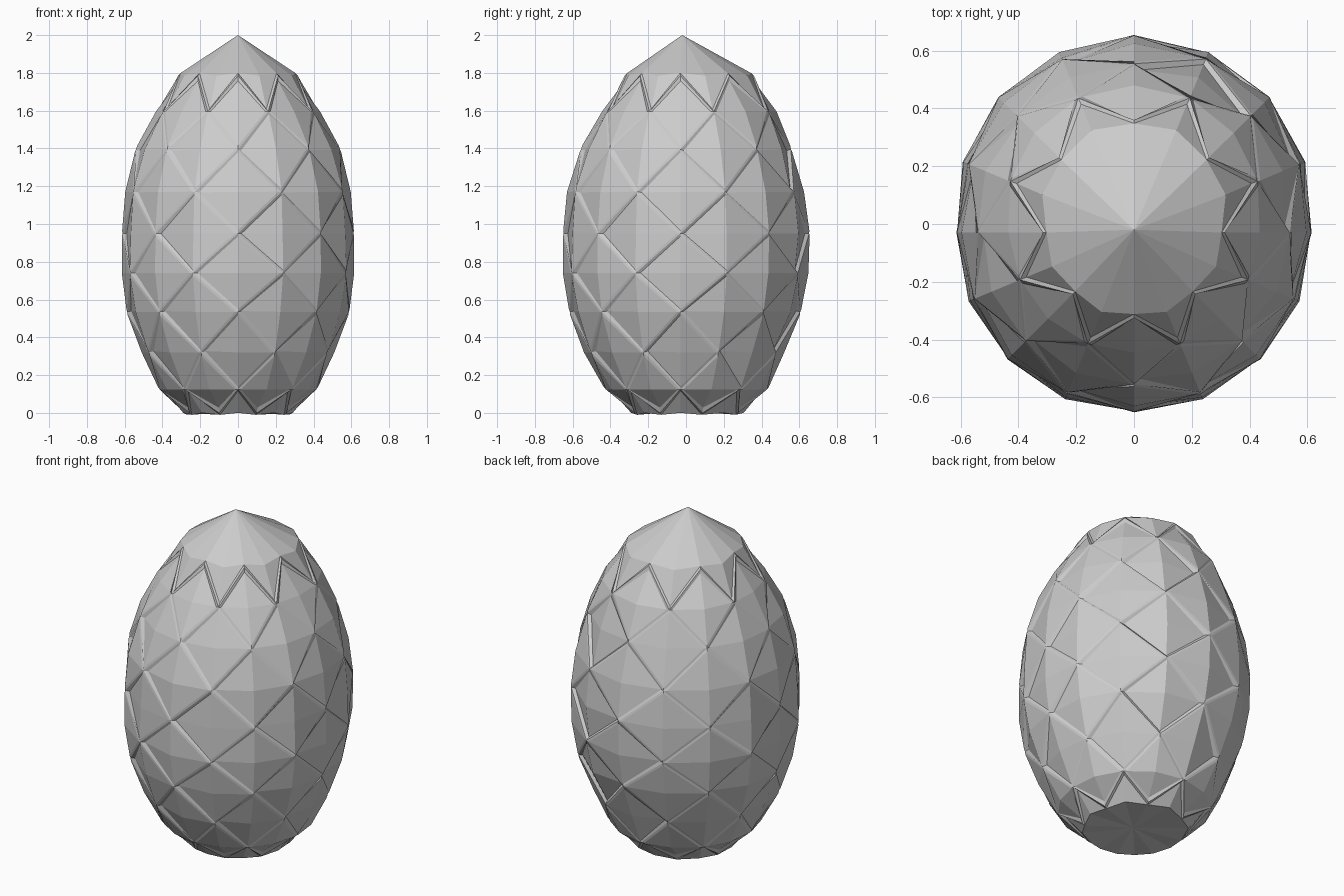
import bpy, bmesh
from math import sin, cos, pi

if "Cube" in bpy.data.objects:
    bpy.data.objects.remove(bpy.data.objects["Cube"])

N = 16
GROOVE_HALF_WIDTH, GROOVE_DEPTH = 0.012, 0.02

# Egg profile: height, front edge y, half width, back edge y
PROFILE = [
    (1.785, -0.325, 0.315, 0.36),
    (1.595, -0.445, 0.435, 0.48),
    (1.395, -0.555, 0.54, 0.555),
    (1.17, -0.63, 0.597, 0.625),
    (0.95, -0.648, 0.612, 0.652),
    (0.74, -0.652, 0.615, 0.648),
    (0.535, -0.615, 0.587, 0.605),
    (0.32, -0.54, 0.51, 0.52),
    (0.125, -0.425, 0.415, 0.43),
    (0.0, -0.29, 0.29, 0.305),
]


def ring_point(profile, i):
    z, front, side, back = profile
    cy = -0.03
    a = 2 * pi * i / N
    end = back - cy if cos(a) > 0 else cy - front
    r = side + (end - side) * abs(cos(a))
    return r * sin(a), cy + r * cos(a), z


bm = bmesh.new()
rings = [[bm.verts.new(ring_point(p, i)) for i in range(N)] for p in PROFILE]
apex = bm.verts.new((0, -0.02, 2.0))
base = bm.verts.new((0, -0.01, 0.01))
last = len(rings) - 1

# Group triangles by the diamond panel they belong to; ends merge into caps
panels = {}


def add(key, *verts):
    panels.setdefault(key, []).append(bm.faces.new(verts))


def panel_key(j, i):
    return "top" if j == 0 else "bottom" if j == last else (j, i % N)


for i in range(N):
    k = (i + 1) % N
    add("top", apex, rings[0][k], rings[0][i])
    add("bottom", base, rings[last][i], rings[last][k])
    for j in range(last):
        a, b = rings[j][i], rings[j][k]
        c, d = rings[j + 1][i], rings[j + 1][k]
        if (i + j) % 2 == 0:
            # groove runs a-d, panel centres are b and c
            add(panel_key(j, k), a, b, d)
            add(panel_key(j + 1, i), a, d, c)
        else:
            # groove runs b-c, panel centres are a and d
            add(panel_key(j, i), a, b, c)
            add(panel_key(j + 1, k), b, d, c)

bmesh.ops.recalc_face_normals(bm, faces=bm.faces[:])
bm.normal_update()

# Lattice nodes sit where column and ring parity agree
nodes = [(rings[j][i], rings[j][i].normal.copy())
         for j in range(last + 1) for i in range(N) if (i + j) % 2 == 0]

# Inset each panel, then sink the lattice nodes to form V grooves
for faces in panels.values():
    bmesh.ops.inset_region(bm, faces=faces, thickness=GROOVE_HALF_WIDTH,
                           use_boundary=True, use_even_offset=True)
for v, n in nodes:
    if v.is_valid:
        v.co -= n * GROOVE_DEPTH

mesh = bpy.data.meshes.new("scaled_egg")
bm.to_mesh(mesh)
bm.free()
egg = bpy.data.objects.new("scaled_egg", mesh)
bpy.context.collection.objects.link(egg)
